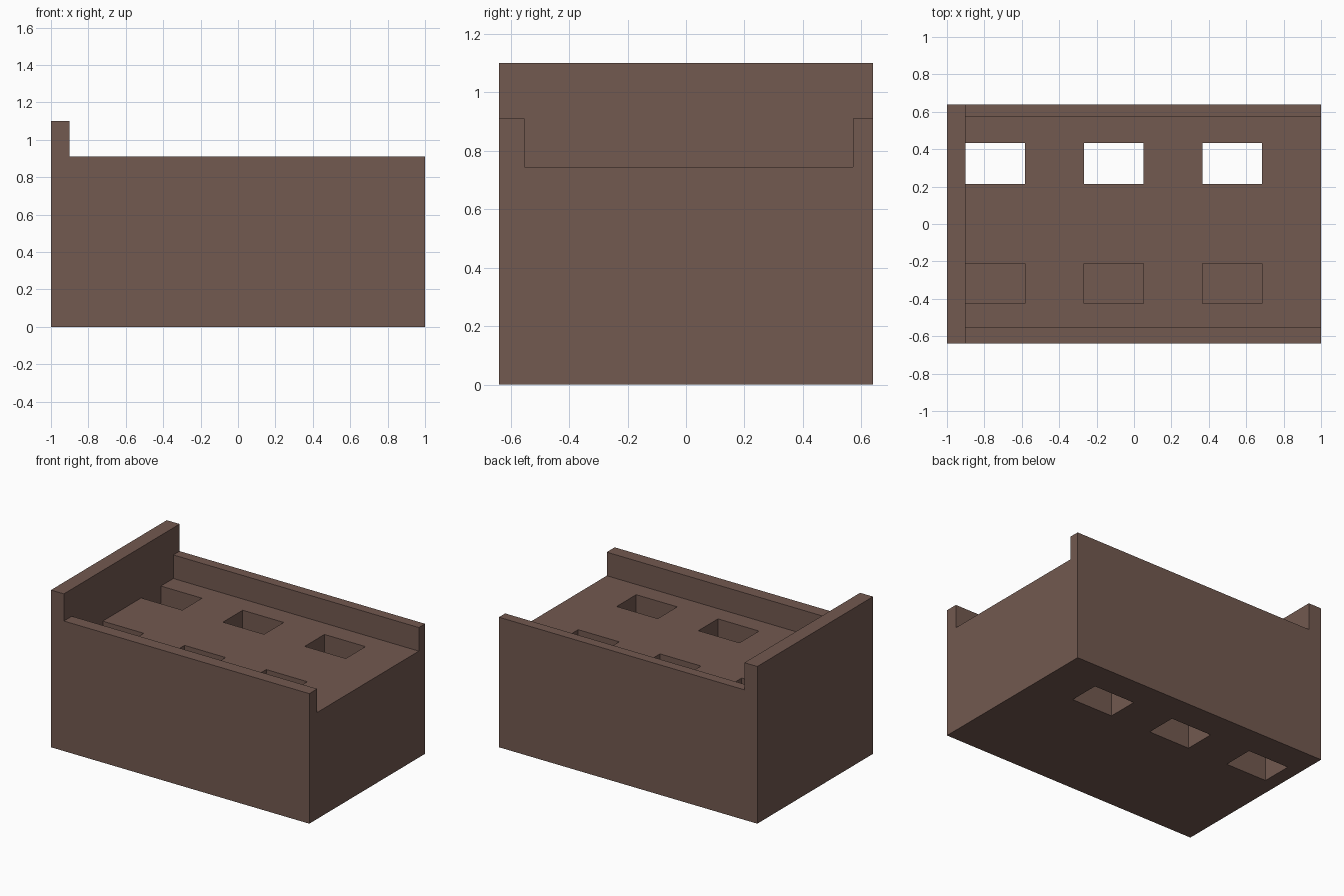
import bpy

if "Cube" in bpy.data.objects:
    bpy.data.objects.remove(bpy.data.objects["Cube"])


def box(name, x0, x1, y0, y1, z0, z1):
    bpy.ops.mesh.primitive_cube_add(size=1)
    ob = bpy.context.object
    ob.name = name
    for v in ob.data.vertices:
        v.co = (x1 if v.co.x > 0 else x0,
                y1 if v.co.y > 0 else y0,
                z1 if v.co.z > 0 else z0)
    return ob


def cut(target, *bounds):
    cutter = box("cutter", *bounds)
    cutter.hide_render = True
    mod = target.modifiers.new("cut", 'BOOLEAN')
    mod.operation = 'DIFFERENCE'
    mod.solver = 'EXACT'
    mod.object = cutter
    bpy.context.view_layer.objects.active = target
    bpy.ops.object.modifier_apply(modifier=mod.name)
    bpy.data.objects.remove(cutter, do_unlink=True)


# Solid block as tall as the end wall
tray = box("slotted_tray", -1, 1, -0.64, 0.64, 0, 1.1)

# Lower the side rims, leaving the tall end wall on the left
cut(tray, -0.9, 1.2, -0.8, 0.8, 0.91, 1.3)

# Recessed deck between the rims, open at the right end
cut(tray, -0.9, 1.2, -0.552, 0.571, 0.745, 1.0)

# Back row of slots goes right through, front row is closed at the bottom
for i in range(3):
    x0 = -0.9 + i * 0.633
    cut(tray, x0, x0 + 0.318, 0.215, 0.433, -0.2, 0.85)
    cut(tray, x0, x0 + 0.318, -0.426, -0.21, 0.02, 0.85)

# Brown finish
brown = bpy.data.materials.new("brown")
brown.diffuse_color = (0.17, 0.10, 0.08, 1)
brown.use_nodes = True
brown.node_tree.nodes["Principled BSDF"].inputs["Base Color"].default_value = brown.diffuse_color
tray.data.materials.clear()
tray.data.materials.append(brown)
for p in tray.data.polygons:
    p.material_index = 0
